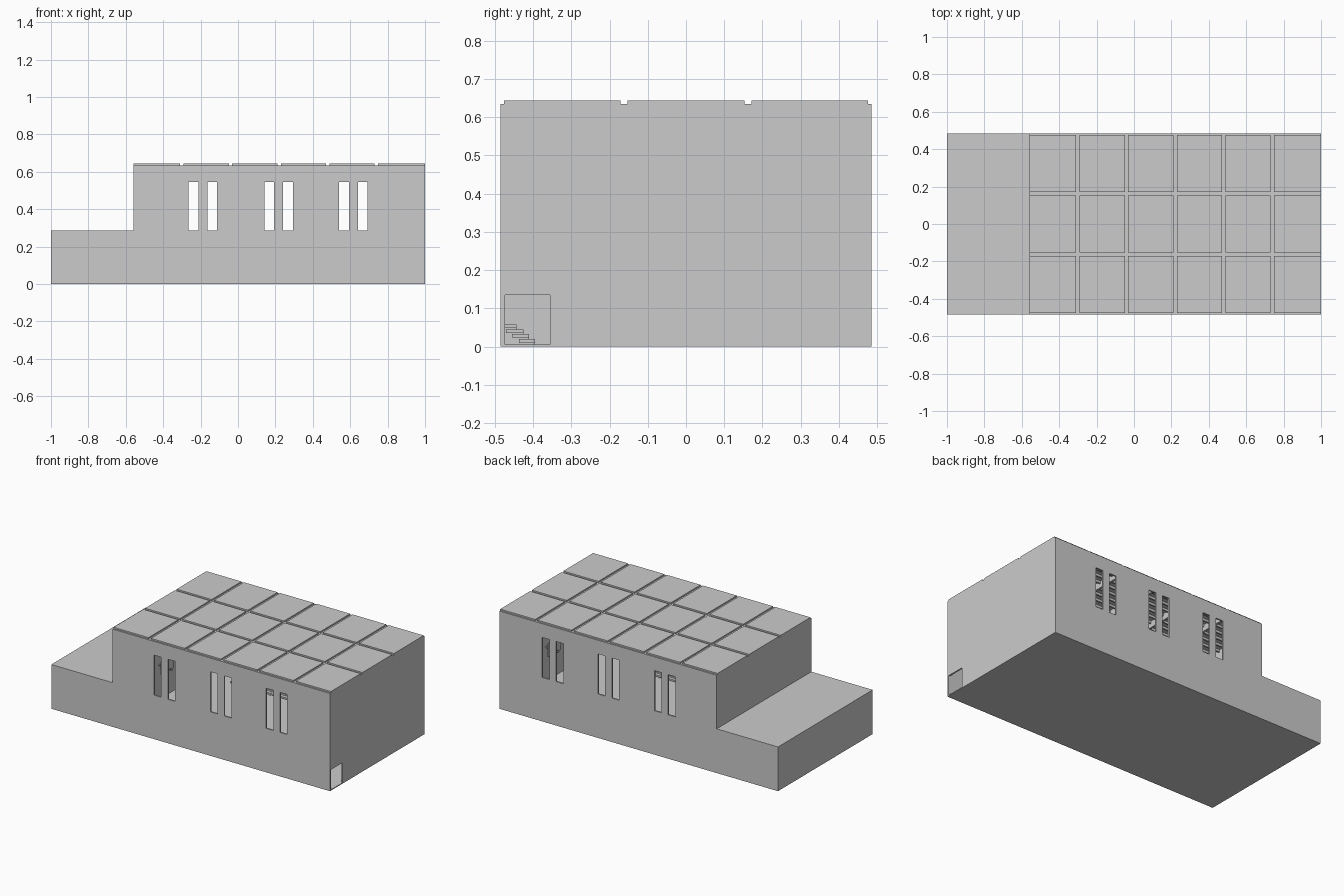
import bpy, bmesh

if "Cube" in bpy.data.objects:
    bpy.data.objects.remove(bpy.data.objects["Cube"])

T = 0.01                      # wall thickness
X0, X1, Y = -0.56, 1.0, 0.485  # hall footprint
WALL_TOP = 0.63


def finish(name, bm):
    bmesh.ops.recalc_face_normals(bm, faces=bm.faces)
    me = bpy.data.meshes.new(name)
    bm.to_mesh(me)
    bm.free()
    ob = bpy.data.objects.new(name, me)
    bpy.context.collection.objects.link(ob)
    return ob


def add_box(bm, lo, hi):
    vs = bmesh.ops.create_cube(bm, size=1)["verts"]
    for v in vs:
        for i in range(3):
            v.co[i] = (lo[i] + hi[i]) / 2 + v.co[i] * (hi[i] - lo[i])


def boxes(name, items):
    bm = bmesh.new()
    for lo, hi in items:
        add_box(bm, lo, hi)
    return finish(name, bm)


def wall(name, axis, pos, a0, a1, z0, z1, holes=()):
    """Panel along x or y, gridded around rectangular openings."""
    us = sorted({a0, a1, *[h[0] for h in holes], *[h[1] for h in holes]})
    zs = sorted({z0, z1, *[h[2] for h in holes], *[h[3] for h in holes]})
    bm = bmesh.new()
    for ua, ub in zip(us, us[1:]):
        for za, zb in zip(zs, zs[1:]):
            u, z = (ua + ub) / 2, (za + zb) / 2
            if any(h[0] < u < h[1] and h[2] < z < h[3] for h in holes):
                continue
            pts = [(ua, za), (ub, za), (ub, zb), (ua, zb)]
            bm.faces.new([bm.verts.new((p, pos, q) if axis == "x" else (pos, p, q))
                          for p, q in pts])
    bmesh.ops.remove_doubles(bm, verts=bm.verts, dist=1e-5)
    ob = finish(name, bm)
    m = ob.modifiers.new("thickness", "SOLIDIFY")
    m.thickness, m.offset = T, 0


# Ground slab
boxes("floor_slab", [((-1, -Y, 0), (1, Y, 0.005))])

# Hall walls with paired tall windows and a door opening in the end wall
windows = [(c + o - 0.026, c + o + 0.026, 0.285, 0.545)
           for c in (-0.188, 0.217, 0.617) for o in (-0.05, 0.05)]
for side, name in ((-1, "front_wall"), (1, "back_wall")):
    wall(name, "x", side * (Y - T / 2), X0, X1, 0.005, WALL_TOP, windows)
wall("right_wall", "y", X1 - T / 2, -Y + T, Y - T, 0.005, WALL_TOP,
     [(-0.473, -0.355, 0.006, 0.135)])
wall("left_wall", "y", X0 + T / 2, -Y + T, Y - T, 0.005, WALL_TOP)

# Low annex at the left end
for side, name in ((-1, "annex_front_wall"), (1, "annex_back_wall")):
    wall(name, "x", side * (Y - T / 2), -1, X0, 0.005, 0.275)
wall("annex_end_wall", "y", -1 + T / 2, -Y + T, Y - T, 0.005, 0.275)
boxes("annex_roof", [((-1, -Y, 0.275), (X0, Y, 0.287))])

# Roof deck with raised panels, 6 by 3
boxes("roof_deck", [((X0, -Y, 0.622), (X1, Y, 0.634))])
px, py, gap = (X1 - X0) / 6, 2 * Y / 3, 0.009
boxes("roof_panels", [
    ((X0 + i * px + gap * (i > 0), -Y + j * py + gap, 0.634),
     (X0 + (i + 1) * px - gap * (i < 5), -Y + (j + 1) * py - gap, 0.643))
    for i in range(6) for j in range(3)])

# Ceiling beams and purlins
boxes("roof_beams", [((X0 + i * px - 0.007, -Y + T, 0.58), (X0 + i * px + 0.007, Y - T, 0.622))
                     for i in range(1, 6)])
boxes("roof_purlins", [((X0 + T, -0.44 + k * 0.055 - 0.005, 0.607),
                        (X1 - T, -0.44 + k * 0.055 + 0.005, 0.622)) for k in range(17)])

# Stepped benches along both long walls
steps = [(0.395, 0.437, 0.01, 0.02), (0.41, 0.455, 0.024, 0.033),
         (0.425, 0.47, 0.036, 0.045), (0.443, 0.474, 0.049, 0.058)]
for side, name in ((-1, "front_benches"), (1, "back_benches")):
    items = [((-0.33, min(side * a, side * b), z0), (0.75, max(side * a, side * b), z1))
             for a, b, z0, z1 in steps]
    items += [((x - 0.004, min(side * a, side * b), 0.005), (x + 0.004, max(side * a, side * b), z0))
              for a, b, z0, _ in steps for x in (-0.3, -0.05, 0.21, 0.47, 0.72)]
    boxes(name, items)

# Backboard, bracket and ring at each end of the court
for end, d, name in ((X0 + T, 1, "left_hoop"), (X1 - T, -1, "right_hoop")):
    def span(a, b, y0, y1, z0, z1):
        xs = sorted((end + d * a, end + d * b))
        return (xs[0], y0, z0), (xs[1], y1, z1)
    boxes(name + "_board", [span(0.04, 0.046, -0.065, 0.065, 0.19, 0.275),
                            span(0, 0.04, -0.03, -0.022, 0.225, 0.233),
                            span(0, 0.04, 0.022, 0.03, 0.225, 0.233)])
    bpy.ops.mesh.primitive_torus_add(location=(end + d * 0.062, 0, 0.205), major_radius=0.015,
                                     minor_radius=0.002, major_segments=16, minor_segments=6)
    bpy.context.object.name = name + "_ring"
